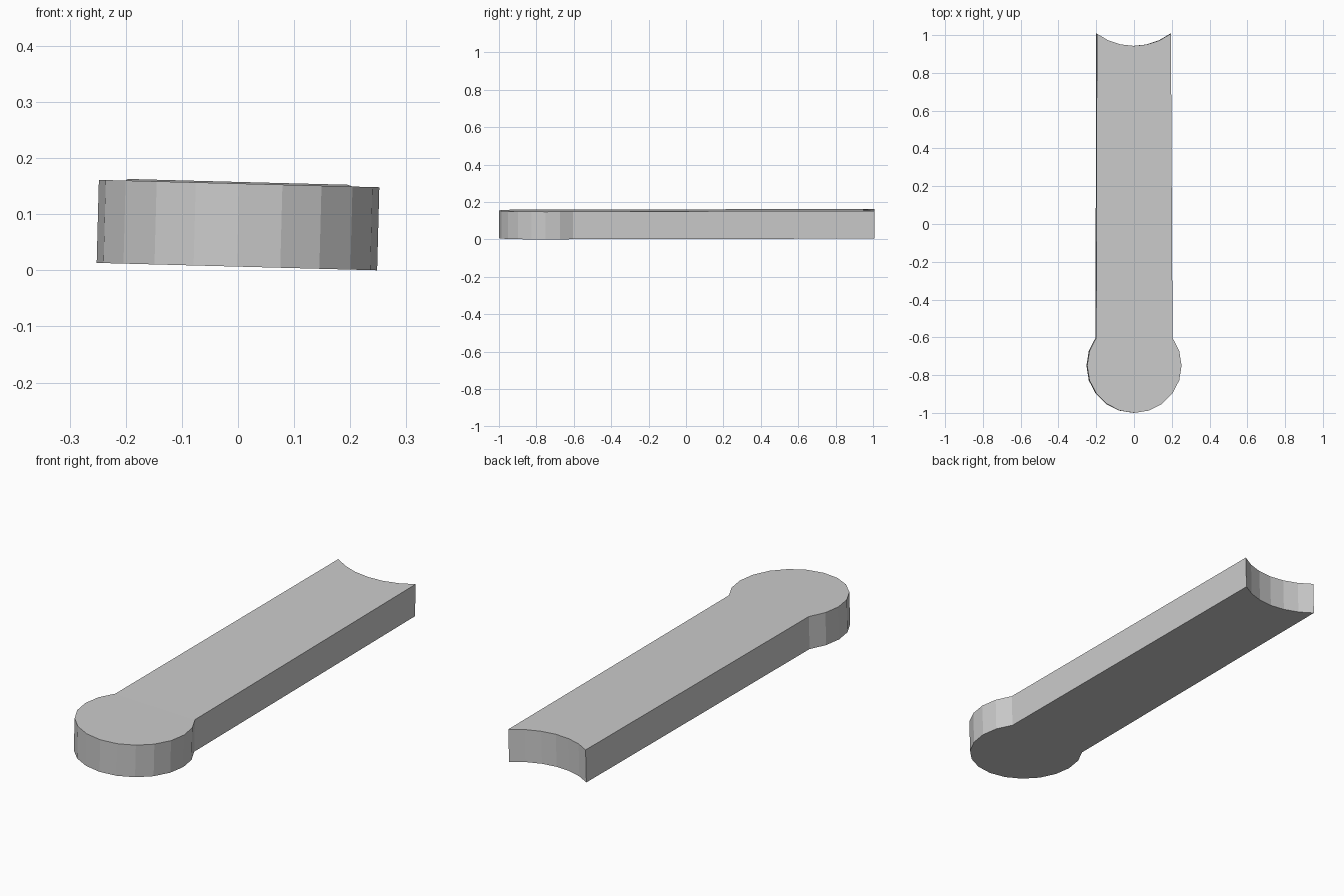
import bpy, bmesh, math
from mathutils import Matrix

if "Cube" in bpy.data.objects:
    bpy.data.objects.remove(bpy.data.objects["Cube"])

THICK, TILT = 0.148, 0.0264
CENTRE_Y, RADIUS = -0.75, 0.25

grey = bpy.data.materials.new("grey")
grey.diffuse_color = (0.6, 0.6, 0.6, 1)
grey.use_nodes = True
grey.node_tree.nodes["Principled BSDF"].inputs["Base Color"].default_value = grey.diffuse_color

# Rounded head: 14 sides of a 20-sided disc, left joint round to right joint
outline = []
for i in range(15):
    a = math.radians(144 + 18 * i)
    outline.append((RADIUS * math.cos(a), CENTRE_Y + RADIUS * math.sin(a)))

# Concave far end, right corner to left corner
half = math.asin(0.196 / 0.33)
for i in range(7):
    a = half * (1 - i / 3)
    outline.append((0.33 * math.sin(a) - 0.0025, 1.273 - 0.33 * math.cos(a)))

bm = bmesh.new()


def lift(y):
    """The arm rises very slightly away from the head."""
    return 0.003 * max(0.0, (y + 0.6) / 1.6)


# Slab walls with separate head and arm caps meeting at the joint
rings = [[bm.verts.new((x, y, z + lift(y))) for x, y in outline]
         for z in (-THICK / 2, THICK / 2)]
n = len(outline)
for i in range(n):
    j = (i + 1) % n
    bm.faces.new((rings[0][i], rings[0][j], rings[1][j], rings[1][i]))
for ring in rings:
    bm.faces.new(ring[:15])
    bm.faces.new(ring[14:] + ring[:1])
bmesh.ops.recalc_face_normals(bm, faces=bm.faces)

# Slight sideways lean, resting on the right edge
bm.transform(Matrix.Rotation(TILT, 4, 'Y'))
low = min(v.co.z for v in bm.verts)
bm.transform(Matrix.Translation((0, 0, -low)))

mesh = bpy.data.meshes.new("slab")
bm.to_mesh(mesh)
bm.free()
mesh.materials.append(grey)
bpy.context.collection.objects.link(bpy.data.objects.new("slab", mesh))
